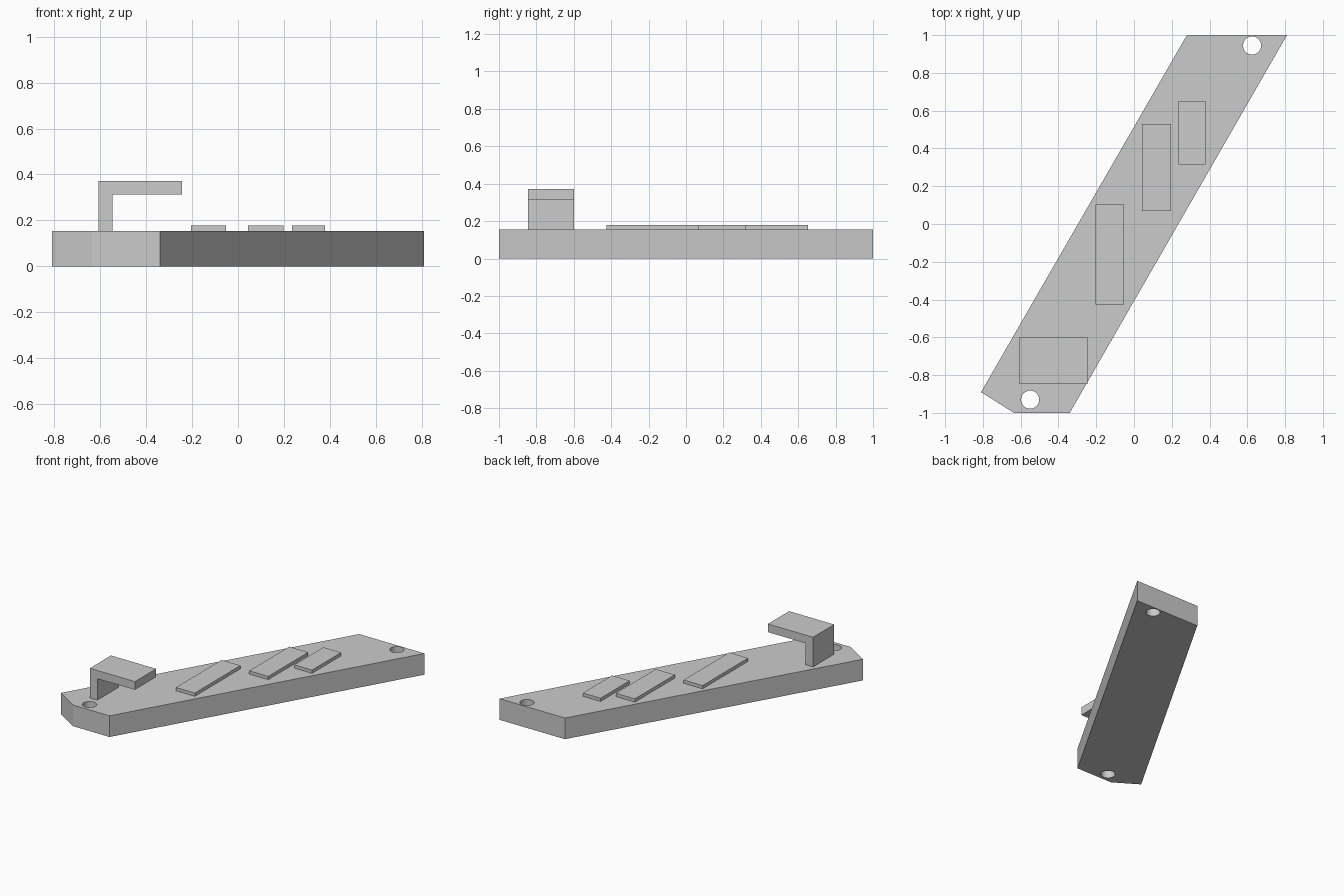
import bpy
import bmesh
from mathutils import Matrix

cube = bpy.data.objects.get("Cube")
if cube:
    bpy.data.objects.remove(cube, do_unlink=True)

grey = bpy.data.materials.new("light grey")
grey.use_nodes = True
colour = (0.6, 0.6, 0.6, 1)
grey.diffuse_color = colour
grey.node_tree.nodes["Principled BSDF"].inputs["Base Color"].default_value = colour


def prism(name, outline, direction):
    """Extrude a flat 3D outline along a direction."""
    bm = bmesh.new()
    face = bm.faces.new([bm.verts.new(p) for p in outline])
    new = bmesh.ops.extrude_face_region(bm, geom=[face])["geom"]
    bmesh.ops.translate(bm, vec=direction,
                        verts=[v for v in new if isinstance(v, bmesh.types.BMVert)])
    bmesh.ops.recalc_face_normals(bm, faces=bm.faces)
    mesh = bpy.data.meshes.new(name)
    bm.to_mesh(mesh)
    bm.free()
    mesh.materials.append(grey)
    obj = bpy.data.objects.new(name, mesh)
    bpy.context.collection.objects.link(obj)
    return obj


# Slanted base plate with one clipped corner
TOP = 0.155
corners = [(-0.81, -0.89), (-0.635, -1), (-0.34, -1), (0.81, 1), (0.28, 1)]
base = prism("base_plate", [(x, y, 0) for x, y in corners], (0, 0, TOP))

# Round through holes at both ends
bm = bmesh.new()
for x, y in [(-0.55, -0.93), (0.625, 0.945)]:
    bmesh.ops.create_cone(bm, cap_ends=True, segments=32, radius1=0.048,
                          radius2=0.048, depth=1,
                          matrix=Matrix.Translation((x, y, 0)))
mesh = bpy.data.meshes.new("hole_cutter")
bm.to_mesh(mesh)
bm.free()
mesh.materials.append(grey)
cutter = bpy.data.objects.new("hole_cutter", mesh)
bpy.context.collection.objects.link(cutter)
cutter.hide_render = True
cut = base.modifiers.new("holes", 'BOOLEAN')
cut.operation = 'DIFFERENCE'
cut.solver = 'EXACT'
cut.object = cutter
bpy.context.view_layer.objects.active = base
base.select_set(True)
bpy.ops.object.modifier_apply(modifier=cut.name)
bpy.data.objects.remove(cutter, do_unlink=True)
bpy.ops.object.shade_smooth_by_angle()

# Raised rectangular pads
pads = {"long_pad": (-0.205, -0.052, -0.425, 0.102),
        "middle_pad": (0.043, 0.197, 0.068, 0.53),
        "short_pad": (0.235, 0.378, 0.316, 0.652)}
for name, (x0, x1, y0, y1) in pads.items():
    prism(name, [(x0, y0, TOP), (x1, y0, TOP), (x1, y1, TOP), (x0, y1, TOP)],
          (0, 0, 0.024))

# Overhanging bracket: an upright with an arm
profile = [(-0.608, TOP), (-0.547, TOP), (-0.547, 0.312),
           (-0.243, 0.312), (-0.243, 0.372), (-0.608, 0.372)]
prism("bracket", [(x, -0.845, z) for x, z in profile], (0, 0.245, 0))
